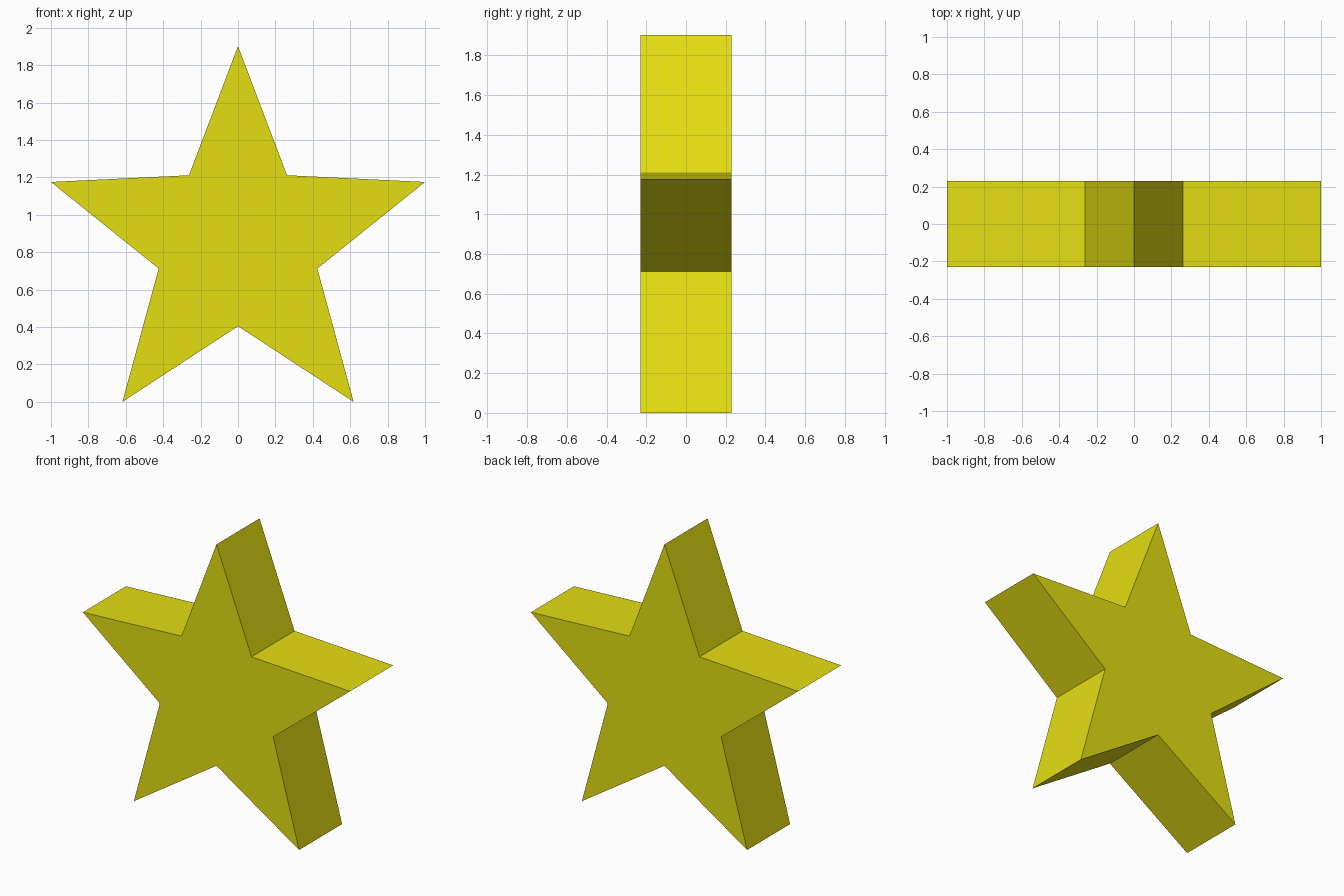
import bpy, bmesh, math

if "Cube" in bpy.data.objects:
    bpy.data.objects.remove(bpy.data.objects["Cube"])

OUTER, INNER, HALF_DEPTH = 1.0515, 0.446, 0.23
CENTRE_Z = OUTER * math.cos(math.radians(36))

# Single flat colour
yellow = bpy.data.materials.new("yellow")
yellow.diffuse_color = (0.78, 0.73, 0.006, 1)
yellow.use_nodes = True
yellow.node_tree.nodes["Principled BSDF"].inputs["Base Color"].default_value = yellow.diffuse_color

# Five-pointed star profile, alternating tips and notches
bm = bmesh.new()
profile = []
for i in range(10):
    r = INNER if i % 2 else OUTER
    a = math.radians(90 + 36 * i)
    profile.append(bm.verts.new((r * math.cos(a), -HALF_DEPTH, CENTRE_Z + r * math.sin(a))))
front = bm.faces.new(profile)

# Extrude to full thickness
ext = bmesh.ops.extrude_face_region(bm, geom=[front], use_keep_orig=True)
back = [v for v in ext["geom"] if isinstance(v, bmesh.types.BMVert)]
bmesh.ops.translate(bm, verts=back, vec=(0, 2 * HALF_DEPTH, 0))
bmesh.ops.recalc_face_normals(bm, faces=bm.faces)

mesh = bpy.data.meshes.new("star")
bm.to_mesh(mesh)
bm.free()
mesh.materials.append(yellow)
star = bpy.data.objects.new("star", mesh)
bpy.context.collection.objects.link(star)
